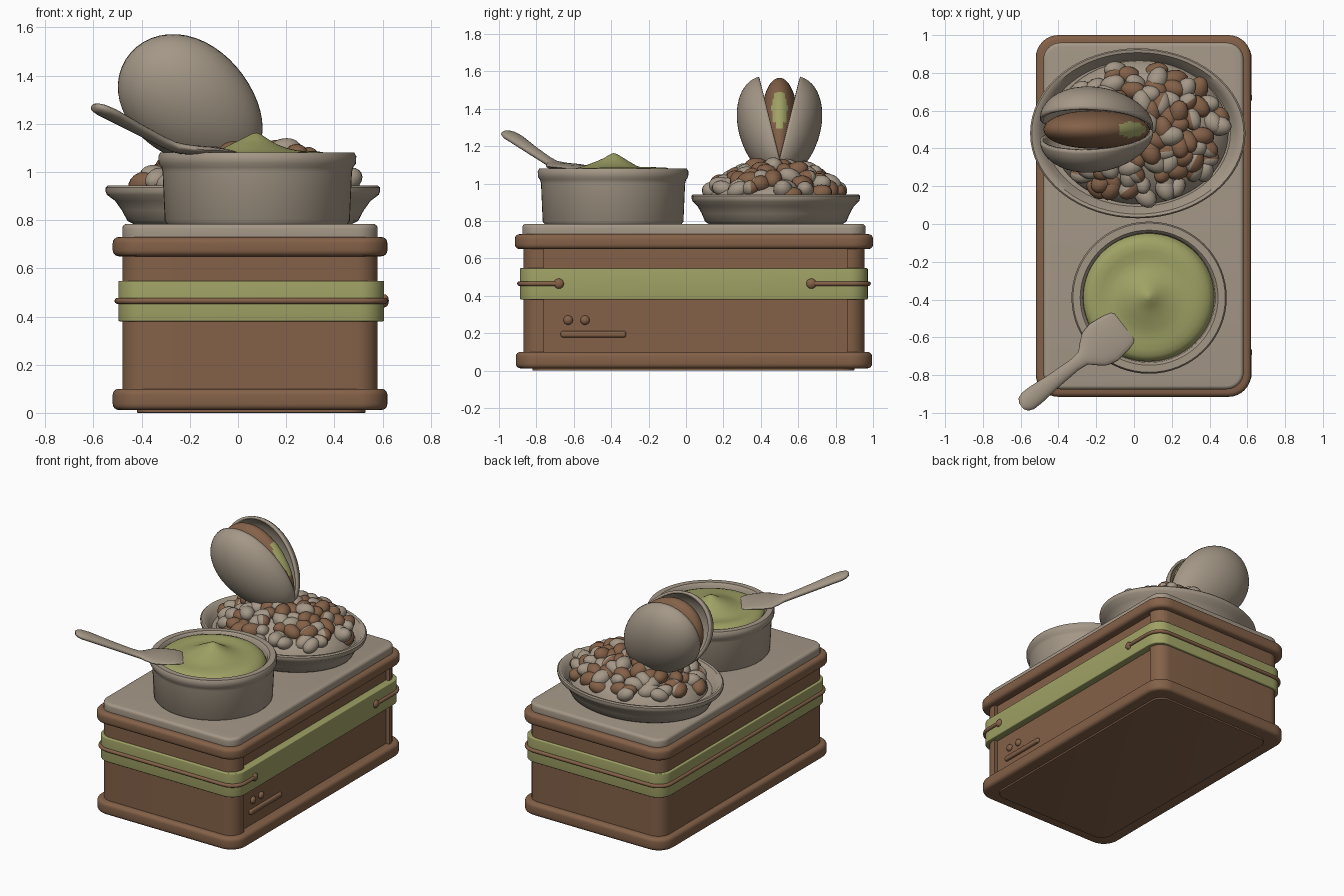
import bpy, bmesh, math, random
from mathutils import Matrix, Vector

if "Cube" in bpy.data.objects:
    bpy.data.objects.remove(bpy.data.objects["Cube"])

random.seed(4)


def material(name, rgb):
    m = bpy.data.materials.new(name)
    m.diffuse_color = (*rgb, 1)
    m.use_nodes = True
    m.node_tree.nodes["Principled BSDF"].inputs["Base Color"].default_value = m.diffuse_color
    return m


BROWN = material("brown", (0.23, 0.12, 0.065))
BEIGE = material("beige", (0.37, 0.31, 0.24))
GREEN = material("green", (0.35, 0.36, 0.13))


def finish(name, bm, mats, angle=40):
    bmesh.ops.remove_doubles(bm, verts=bm.verts, dist=1e-5)
    bmesh.ops.recalc_face_normals(bm, faces=bm.faces)
    me = bpy.data.meshes.new(name)
    bm.to_mesh(me)
    bm.free()
    for m in mats:
        me.materials.append(m)
    me.polygons.foreach_set("use_smooth", [True] * len(me.polygons))
    me.set_sharp_from_angle(angle=math.radians(angle))
    ob = bpy.data.objects.new(name, me)
    bpy.context.collection.objects.link(ob)
    return ob


def loft(name, rings, mat, caps=True, angle=40):
    bm = bmesh.new()
    vs = [[bm.verts.new(p) for p in r] for r in rings]
    n = len(vs[0])
    for a, b in zip(vs, vs[1:]):
        for i in range(n):
            j = (i + 1) % n
            bm.faces.new((a[i], a[j], b[j], b[i]))
    if caps:
        bm.faces.new(vs[0][::-1])
        bm.faces.new(vs[-1])
    return finish(name, bm, [mat], angle)


def rrect(x0, x1, y0, y1, r, n=8):
    pts = []
    corners = [(x1 - r, y0 + r), (x1 - r, y1 - r), (x0 + r, y1 - r), (x0 + r, y0 + r)]
    for k, (cx, cy) in enumerate(corners):
        for i in range(n + 1):
            a = math.pi / 2 * (k - 1 + i / n)
            pts.append((cx + r * math.cos(a), cy + r * math.sin(a)))
    return pts


def slab(name, x0, x1, y0, y1, r, z0, z1, e, mat):
    # rounded plate with edges rounded by e
    prof = [(e * (1 - math.sin(t)), z0 + e * (1 - math.cos(t)))
            for t in [i * math.pi / 8 for i in range(5)]]
    prof += [(d, z0 + z1 - z) for d, z in prof[::-1]]
    return loft(name, [[(x, y, z) for x, y in rrect(x0 + d, x1 - d, y0 + d, y1 - d, r - d)]
                       for d, z in prof], mat)


def lathe(name, cx, cy, sx, sy, prof, mat, n=64, ripple=0):
    rings = []
    for r, z in prof:
        ring = []
        for i in range(n):
            a = 2 * math.pi * i / n
            dz = ripple * math.sin(a - r * 22) * min(1, r * 10)
            ring.append((cx + sx * r * math.cos(a), cy + sy * r * math.sin(a), z + dz))
        rings.append(ring)
    return loft(name, rings, mat, caps=False)


# cart body with a recessed panel on the right side
out = rrect(-0.48, 0.58, -0.87, 0.955, 0.09)
out[9:9] = [(0.58, -0.76), (0.555, -0.76), (0.555, 0.86), (0.58, 0.86)]
loft("cart_body", [[(x, y, z) for x, y in out] for z in (0.05, 0.7)], BROWN)
slab("base_plate", -0.42, 0.53, -0.82, 0.9, 0.08, 0.0, 0.04, 0.004, BROWN)
slab("bottom_rim", -0.52, 0.62, -0.91, 0.995, 0.12, 0.012, 0.1, 0.025, BROWN)
slab("top_rim", -0.52, 0.62, -0.915, 1.0, 0.12, 0.65, 0.73, 0.025, BROWN)
slab("counter_top", -0.48, 0.58, -0.875, 0.96, 0.09, 0.7, 0.785, 0.02, BEIGE)
slab("green_band", -0.497, 0.607, -0.888, 0.972, 0.1, 0.38, 0.548, 0.006, GREEN)

# cord round the band, open along the right side
pts = rrect(-0.5, 0.61, -0.89, 0.975, 0.1)
path = [(0.61, 0.67)] + pts[9:] + pts[:9] + [(0.61, -0.68)]
cu = bpy.data.curves.new("band_cord", "CURVE")
cu.dimensions = "3D"
cu.bevel_depth = 0.013
cu.bevel_resolution = 3
sp = cu.splines.new("POLY")
sp.points.add(len(path) - 1)
for p, (x, y) in zip(sp.points, path):
    p.co = (x, y, 0.465, 1)
cu.materials.append(BROWN)
bpy.context.collection.objects.link(bpy.data.objects.new("band_cord", cu))


def ball(name, loc, scale, mat):
    bm = bmesh.new()
    bmesh.ops.create_uvsphere(bm, u_segments=20, v_segments=12, radius=1,
                              matrix=Matrix.LocRotScale(Vector(loc), None, Vector(scale)))
    return finish(name, bm, [mat])


# studs and handle bar on the right side
for y in (-0.68, 0.67):
    ball("cord_stud", (0.608, y, 0.465), (0.018, 0.027, 0.027), BROWN)
for y in (-0.63, -0.54):
    ball("panel_knob", (0.557, y, 0.27), (0.02, 0.025, 0.025), BROWN)
slab("panel_bar", 0.54, 0.575, -0.67, -0.32, 0.015, 0.178, 0.212, 0.012, BROWN)

# oval nut bowl and the mound under the nuts
lathe("nut_bowl", 0.02, 0.48, 0.57, 0.45,
      [(0, .785), (.8, .785), (.84, .797), (.88, .84), (.93, .88), (.99, .905), (1, .92), (1, .935),
       (.985, .943), (.95, .94), (.9, .91), (.86, .88), (0, .88)], BEIGE)
lathe("nut_mound", 0.03, 0.485, 0.47, 0.38,
      [(1, .89), (.95, .94), (.8, .99), (.6, 1.035), (.3, 1.075), (0, 1.085)], BEIGE)

# heaped nuts: brown, beige or half shelled
bm = bmesh.new()
N = 98
for i in range(N):
    q = math.sqrt((i + 0.5) / N)
    a = i * 2.39996 + random.uniform(-0.15, 0.15)
    x, y = 0.03 + 0.44 * q * math.cos(a), 0.485 + 0.35 * q * math.sin(a)
    z = 0.945 + 0.15 * (1 - q * q) + random.uniform(-0.012, 0.015)
    rot = (Matrix.Rotation(random.uniform(0, 6.28), 3, 'Z')
           @ Matrix.Rotation(random.uniform(-0.5, 0.5), 3, 'Y'))
    s = random.uniform(0.9, 1.12)
    mtx = Matrix.LocRotScale(Vector((x, y, z)), rot.to_quaternion(), Vector((.066, .048, .046)) * s)
    verts = bmesh.ops.create_uvsphere(bm, u_segments=14, v_segments=10, radius=1, matrix=mtx)["verts"]
    kind = random.random()
    side = rot @ Vector((0.3, 1, 0))
    for f in {f for v in verts for f in v.link_faces}:
        half = (f.calc_center_median() - Vector((x, y, z))).dot(side) > 0
        f.material_index = 0 if kind < 0.45 or (kind > 0.85 and half) else 1
finish("nuts", bm, [BROWN, BEIGE])

# large open nut standing on the heap
TILT = Matrix.Rotation(math.radians(40), 4, 'Y')
CENTRE = Matrix.Translation((-0.19, 0.5, 1.29))


def egg(a, b, c, side=0):
    bm = bmesh.new()
    bmesh.ops.create_uvsphere(bm, u_segments=48, v_segments=32, radius=1,
                              matrix=Matrix.Rotation(math.pi / 2, 4, 'X'))
    if side:
        bmesh.ops.delete(bm, geom=[v for v in bm.verts if v.co.y * side < -1e-4], context='VERTS')
    for v in bm.verts:
        x, y, z = v.co
        k = 1 - 0.12 * x
        v.co = (a * x, b * y * k, c * z * k)
    bm.transform(CENTRE @ TILT)
    return bm


for side, label in ((-1, "front_shell"), (1, "back_shell")):
    bm = egg(0.335, 0.175, 0.243, side)
    hinge = Matrix.Translation((0, 0.5, 1.13))
    bm.transform(hinge @ Matrix.Rotation(-side * math.radians(14), 4, 'X') @ hinge.inverted())
    ob = finish(label, bm, [BEIGE])
    # flip if normals point inward, so the wall grows into the shell
    if sum(p.normal.y * side for p in ob.data.polygons) < 0:
        ob.data.flip_normals()
    mod = ob.modifiers.new("wall", "SOLIDIFY")
    mod.thickness = 0.018
    mod.offset = -1

bm = egg(0.315, 0.1, 0.225)
for f in bm.faces:
    c = f.calc_center_median()
    if ((c.y - 0.5) / 0.042) ** 2 + ((c.z - 1.4) / 0.1) ** 2 < 1 and c.x > -0.19:
        f.material_index = 1
finish("kernel", bm, [BROWN, GREEN])

# round pot with swirled cream
lathe("cream_pot", 0.08, -0.39, 1, 0.98,
      [(0, .785), (.375, .785), (.384, .797), (.393, 1.0), (.398, 1.02), (.41, 1.035), (.411, 1.065),
       (.403, 1.08), (.365, 1.08), (.35, 1.065), (.345, 1.02), (0, 1.02)], BEIGE)
lathe("cream", 0.075, -0.388, 1, 0.97,
      [(0, 1.163), (.02, 1.157), (.05, 1.139), (.09, 1.118), (.13, 1.1), (.17, 1.086), (.21, 1.08),
       (.25, 1.082), (.29, 1.08), (.32, 1.07), (.338, 1.055), (.35, 1.03)], GREEN, ripple=0.006)

# spoon: elliptical sections along a sloping line
d, w = Vector((0.79, 0.613, 0)), Vector((-0.613, 0.79, 0))
rings = []
for t, hw, ht, z in [(-.015, .02, .012, 1.27), (0, .042, .02, 1.265), (.03, .054, .025, 1.255),
                     (.08, .054, .026, 1.237), (.2, .043, .024, 1.185), (.34, .035, .022, 1.127),
                     (.4, .042, .021, 1.105), (.44, .08, .02, 1.097), (.48, .11, .02, 1.092),
                     (.54, .122, .018, 1.09), (.62, .112, .015, 1.085), (.66, .1, .011, 1.08),
                     (.675, .085, .005, 1.078)]:
    o = Vector((-0.585, -0.955, z)) + d * t
    rings.append([o + w * (hw * math.cos(k * math.pi / 10)) + Vector((0, 0, ht * math.sin(k * math.pi / 10)))
                  for k in range(20)])
loft("spoon", rings, BEIGE, angle=60)
